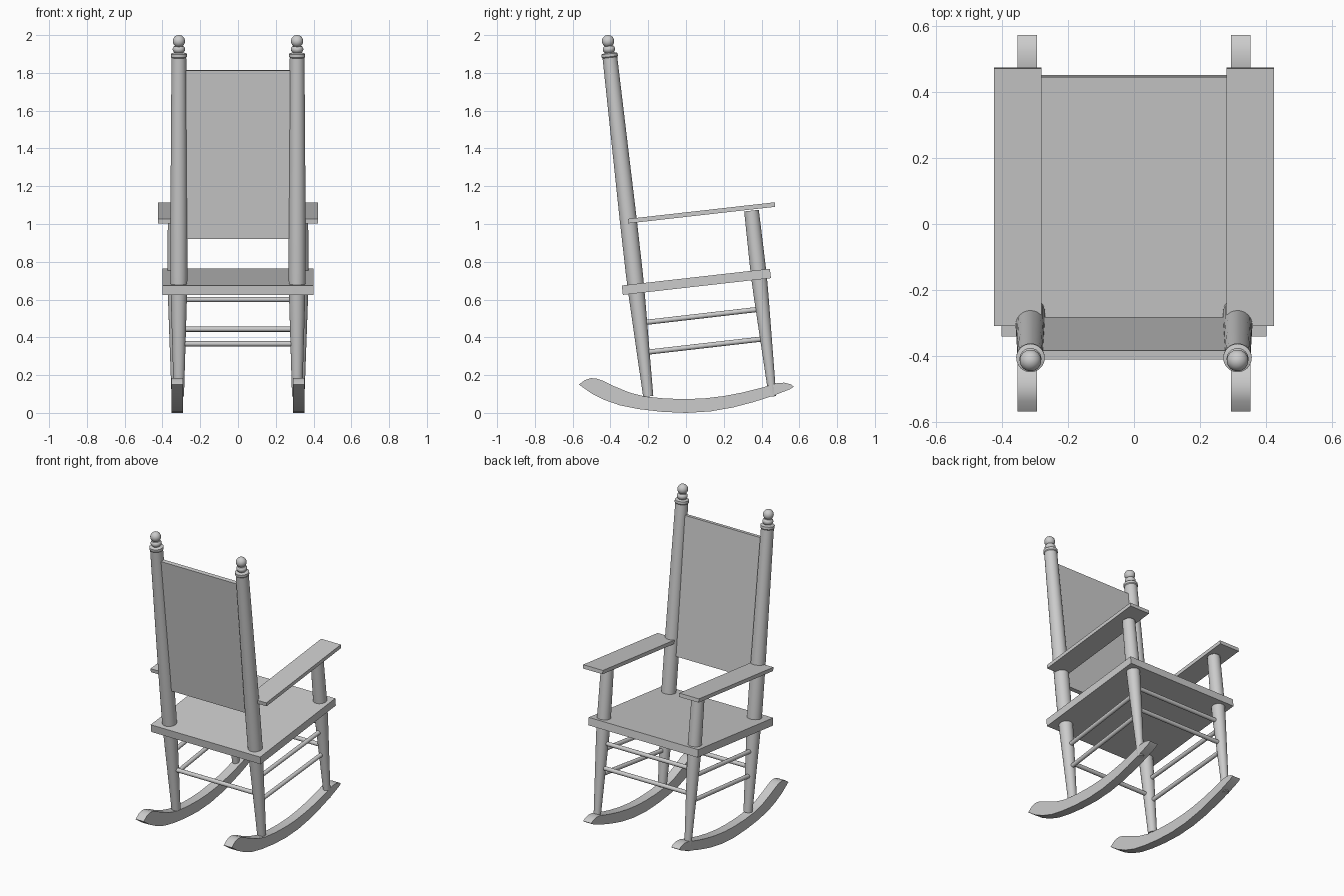
import bpy, bmesh, math
from mathutils import Vector, Matrix

if "Cube" in bpy.data.objects:
    bpy.data.objects.remove(bpy.data.objects["Cube"])

TILT = math.radians(6.45)   # whole chair leans back by this angle
ROT = Matrix.Rotation(TILT, 4, 'X')

wood = bpy.data.materials.new("grey_wood")
wood.diffuse_color = (0.6, 0.6, 0.6, 1)
wood.use_nodes = True
wood.node_tree.nodes["Principled BSDF"].inputs["Base Color"].default_value = wood.diffuse_color


def finish(name, bm, matrix=Matrix(), smooth=False):
    bmesh.ops.recalc_face_normals(bm, faces=bm.faces)
    bm.transform(matrix)
    me = bpy.data.meshes.new(name)
    bm.to_mesh(me)
    bm.free()
    me.materials.append(wood)
    ob = bpy.data.objects.new(name, me)
    bpy.context.collection.objects.link(ob)
    if smooth:
        bpy.ops.object.select_all(action='DESELECT')
        ob.select_set(True)
        bpy.context.view_layer.objects.active = ob
        bpy.ops.object.shade_smooth_by_angle(angle=math.radians(35))
    return ob


def board(name, center, size):
    bm = bmesh.new()
    bmesh.ops.create_cube(bm, size=1)
    bm.transform(Matrix.Diagonal((*size, 1)))
    return finish(name, bm, Matrix.Translation(center) @ ROT)


def lathe(name, profile, matrix, sides=32):
    # profile: (radius, height) pairs, radius 0 at both ends
    bm = bmesh.new()
    vs = [bm.verts.new((r, 0, h)) for r, h in profile]
    es = [bm.edges.new(p) for p in zip(vs, vs[1:])]
    bmesh.ops.spin(bm, geom=vs + es, cent=(0, 0, 0), axis=(0, 0, 1),
                   angle=math.tau, steps=sides)
    bmesh.ops.remove_doubles(bm, verts=bm.verts, dist=1e-5)
    return finish(name, bm, matrix, True)


def rod(name, a, b, r=0.0135):
    a, b = Vector(a), Vector(b)
    d = b - a
    m = Matrix.Translation(a) @ d.to_track_quat('Z', 'Y').to_matrix().to_4x4()
    lathe(name, [(0, 0), (r, 0), (r, d.length), (0, d.length)], m, 20)


def arc(center, r, a0, a1, n, squash=1.0):
    # ball silhouette for the finials, angles measured from the bottom
    out = []
    for i in range(n + 1):
        a = math.radians(a0 + (a1 - a0) * i / n)
        out.append((max(0, r * math.sin(a)), center - squash * r * math.cos(a)))
    return out


# seat and backrest panel
board("seat", (0, 0.055, 0.694), (0.80, 0.789, 0.05))
board("back_panel", (0, -0.3455, 1.3675), (0.56, 0.027, 0.898))

# turned post profiles
back_profile = [(0, 0), (0.027, 0), (0.043, 0.54), (0.045, 0.65), (0.045, 0.95),
                (0.039, 1.805), (0.043, 1.81), (0.043, 1.826), (0.034, 1.829), (0.024, 1.832)]
back_profile += arc(1.85, 0.033, 50, 130, 8, 0.75)
back_profile += arc(1.893, 0.0325, 35, 180, 14)
front_profile = [(0, 0), (0.02, 0), (0.039, 0.53), (0.042, 0.65), (0.039, 0.99), (0, 0.99)]

# curved rocker outline in y, z
rocker_outline = [
    (-0.567, 0.15), (-0.535, 0.174), (-0.505, 0.184), (-0.475, 0.182), (-0.44, 0.17),
    (-0.38, 0.141), (-0.30, 0.108), (-0.22, 0.087), (-0.11, 0.076), (0, 0.073),
    (0.10, 0.077), (0.20, 0.089), (0.30, 0.108), (0.40, 0.133), (0.48, 0.157),
    (0.52, 0.16), (0.555, 0.151), (0.571, 0.139), (0.55, 0.125), (0.46, 0.09),
    (0.36, 0.058), (0.25, 0.029), (0.13, 0.008), (0, 0.0), (-0.13, 0.006),
    (-0.25, 0.02), (-0.35, 0.04), (-0.43, 0.068), (-0.50, 0.103)]

for side, s in (("left", -1), ("right", 1)):
    # posts
    lathe(f"back_post_{side}", back_profile,
          Matrix.Translation((s * 0.313, -0.20, 0.087)) @ ROT)
    lathe(f"front_post_{side}", front_profile,
          Matrix.Translation((s * 0.332, 0.458, 0.087)) @ ROT)
    # armrest
    board(f"armrest_{side}", (s * 0.351, 0.082, 1.059), (0.144, 0.783, 0.024))
    # side stretchers
    rod(f"upper_side_stretcher_{side}", (s * 0.315, -0.24, 0.476), (s * 0.33, 0.40, 0.55))
    rod(f"lower_side_stretcher_{side}", (s * 0.315, -0.225, 0.319), (s * 0.33, 0.42, 0.393))
    # rocker
    bm = bmesh.new()
    f = bm.faces.new([bm.verts.new((s * 0.322 - 0.0295, y, z)) for y, z in rocker_outline])
    ext = bmesh.ops.extrude_face_region(bm, geom=[f])
    bmesh.ops.translate(bm, vec=(0.059, 0, 0),
                        verts=[v for v in ext['geom'] if isinstance(v, bmesh.types.BMVert)])
    finish(f"rocker_{side}", bm, smooth=True)

# cross stretchers
rod("upper_front_stretcher", (-0.33, 0.40, 0.60), (0.33, 0.40, 0.60))
rod("lower_front_stretcher", (-0.33, 0.418, 0.443), (0.33, 0.418, 0.443))
rod("back_stretcher", (-0.313, -0.232, 0.366), (0.313, -0.232, 0.366))
